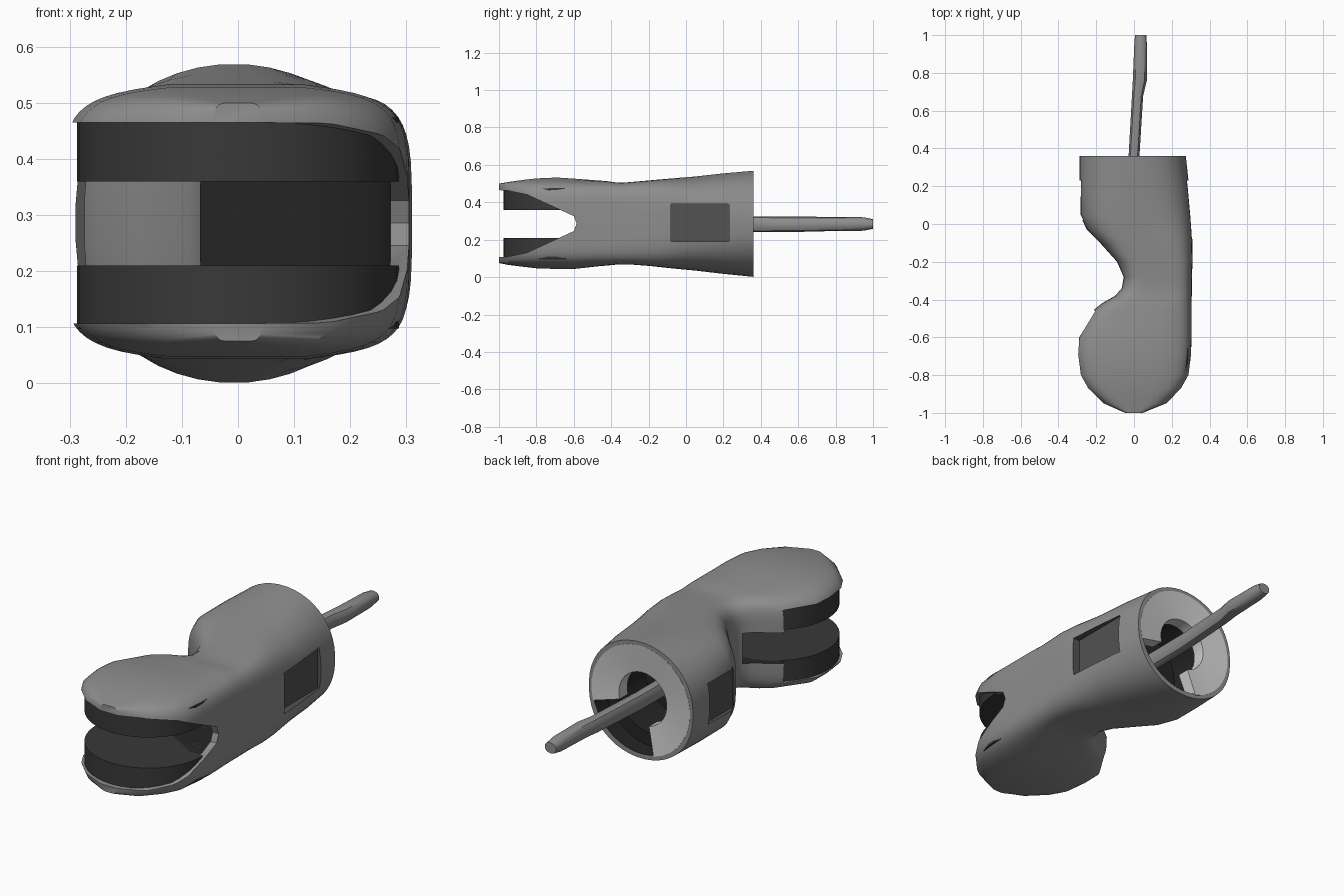
import bpy, bmesh, math

if "Cube" in bpy.data.objects:
    bpy.data.objects.remove(bpy.data.objects["Cube"])


def material(name, v):
    m = bpy.data.materials.new(name)
    m.diffuse_color = (v, v, v, 1)
    m.use_nodes = True
    m.node_tree.nodes["Principled BSDF"].inputs["Base Color"].default_value = m.diffuse_color
    return m


GREY = material("body grey", 0.27)
WINDOW = material("window dark grey", 0.085)
DARK = material("cheek dark grey", 0.04)
BLACK = material("cavity near black", 0.018)
LIGHT = material("ring light grey", 0.62)


def loft(name, rings, mat):
    """Closed skin through equal-length rings of points, capped at both ends."""
    bm = bmesh.new()
    rows = [[bm.verts.new(p) for p in r] for r in rings]
    n = len(rows[0])
    for a, b in zip(rows, rows[1:]):
        for i in range(n):
            j = (i + 1) % n
            bm.faces.new((a[i], a[j], b[j], b[i]))
    bm.faces.new(rows[0])
    bm.faces.new(rows[-1])
    bmesh.ops.recalc_face_normals(bm, faces=bm.faces[:])
    me = bpy.data.meshes.new(name)
    bm.to_mesh(me)
    bm.free()
    me.materials.append(mat)
    ob = bpy.data.objects.new(name, me)
    bpy.context.collection.objects.link(ob)
    return ob


def section(y, xl, xr, zb, zt, e, dome=0.0, n=48):
    """Superellipse cross-section at depth y, with a shallow ridge of height dome."""
    zb, zt = zb + dome, zt - dome
    pts = []
    for i in range(n):
        t = math.tau * (i + 0.5) / n
        c, s = math.cos(t), math.sin(t)
        u = math.copysign(abs(c) ** (2 / e), c)
        v = math.copysign(abs(s) ** (2 / e), s)
        z = (zb + zt) / 2 + (zt - zb) / 2 * v + dome * (1 - abs(u)) * v
        pts.append(((xl + xr) / 2 + (xr - xl) / 2 * u, y, z))
    return pts


def plan_prism(name, pts, z0, z1, mat):
    return loft(name, [[(x, y, z) for x, y in pts] for z in (z0, z1)], mat)


def circle(cx, cy, r, n=40):
    return [(cx + r * math.cos(math.tau * i / n), cy + r * math.sin(math.tau * i / n))
            for i in range(n)]


def cut(target, cutter):
    mod = target.modifiers.new("cut", 'BOOLEAN')
    mod.operation = 'DIFFERENCE'
    mod.solver = 'EXACT'
    mod.material_mode = 'TRANSFER'
    mod.object = cutter
    cutter.hide_render = True
    bpy.context.view_layer.objects.active = target
    bpy.ops.object.modifier_apply(modifier=mod.name)
    bpy.data.objects.remove(cutter)


def smooth(ob, angle=35):
    bpy.ops.object.select_all(action='DESELECT')
    ob.select_set(True)
    bpy.context.view_layer.objects.active = ob
    bpy.ops.object.shade_smooth_by_angle(angle=math.radians(angle))


# outer shell: y, left x, right x, bottom z, top z, squareness, ridge
shape = [
    (-1.00, -0.05, 0.05, 0.075, 0.500, 6, 0.0),
    (-0.95, -0.17, 0.18, 0.062, 0.512, 6, 0.008),
    (-0.87, -0.255, 0.255, 0.047, 0.528, 6, 0.020),
    (-0.80, -0.295, 0.290, 0.035, 0.540, 6, 0.030),
    (-0.69, -0.31, 0.302, 0.028, 0.548, 6, 0.038),
    (-0.60, -0.305, 0.305, 0.030, 0.540, 6, 0.033),
    (-0.46, -0.22, 0.305, 0.055, 0.520, 5.5, 0.01),
    (-0.42, -0.17, 0.305, 0.062, 0.513, 5, 0.0),
    (-0.38, -0.10, 0.306, 0.066, 0.507, 4.8, 0.0),
    (-0.34, -0.065, 0.306, 0.067, 0.505, 4.6, 0.0),
    (-0.28, -0.055, 0.307, 0.066, 0.510, 4.4, 0.0),
    (-0.20, -0.09, 0.310, 0.060, 0.517, 4.2, 0.0),
    (-0.10, -0.18, 0.310, 0.048, 0.527, 3.8, 0.005),
    (-0.03, -0.25, 0.307, 0.040, 0.534, 3.5, 0.01),
    (0.05, -0.288, 0.303, 0.032, 0.541, 3.2, 0.015),
    (0.20, -0.290, 0.292, 0.015, 0.557, 2.7, 0.015),
    (0.36, -0.290, 0.275, 0.000, 0.570, 2.2, 0.01),
]
shell = loft("forearm_shell", [section(*s) for s in shape], GREY)

# front mouth: wide at the front and left, closing to a V on the right
mouth = [(-0.5, -1.1), (0.05, -1.1), (0.05, -0.57), (-0.25, -0.44), (-0.5, -0.44)]
cut(shell, plan_prism("mouth_cutter", mouth, 0.107, 0.465, GREY))
upper = [(-1.1, 0.18), (-0.96, 0.178), (-0.85, 0.155), (-0.73, 0.10), (-0.6, 0.04)]
wedge = [(y, 0.286 + h) for y, h in upper] + [(-0.585, 0.286)] + [(y, 0.286 - h) for y, h in upper[::-1]]
cut(shell, loft("wedge_cutter", [[(x, y, z) for y, z in wedge] for x in (0.03, 0.5)], GREY))
slot = [(min(x, 0.272 + 0.001 * y), y) for x, y in circle(-0.03, -0.69, 0.35)]
cut(shell, plan_prism("slot_cutter", slot, 0.21, 0.36, BLACK))

# shallow side windows
for x, y0, y1, depth in ((0.36, -0.08, 0.23, 0.09), (-0.36, 0.02, 0.23, 0.095)):
    xi = x - math.copysign(depth, x)
    cut(shell, plan_prism("window_cutter", [(x, y0), (x, y1), (xi, y1), (xi, y0)], 0.19, 0.39, WINDOW))

# hollow back end, stepped
for r, y0 in ((0.262, 0.27), (0.20, 0.05)):
    bore = [[(x - 0.007, y, z) for x, z in circle(0, 0.285, r)] for y in (y0, 0.5)]
    cut(shell, loft("bore_cutter", bore, BLACK))
smooth(shell)

# hinge cheeks inside the mouth
for name, z0, z1 in (("lower_cheek", 0.098, 0.21), ("upper_cheek", 0.36, 0.474)):
    smooth(plan_prism(name, circle(0, -0.69, 0.287), z0, z1, DARK))

# open C-shaped ring closing the back
rings = []
for i in range(25):
    t = math.radians(-15 + 270 * i / 24)
    c, s = math.cos(t), math.sin(t)
    rings.append([(-0.007 + r * c, y, 0.285 + r * s)
                  for r, y in ((0.268, 0.361), (0.13, 0.345), (0.13, 0.28), (0.268, 0.30))])
smooth(loft("back_ring", rings, LIGHT))

# connecting rod
rod = [(0.06, -0.032, 0.028, 0.24, 0.325), (0.36, -0.030, 0.030, 0.24, 0.325),
       (0.68, -0.012, 0.050, 0.243, 0.323), (0.76, -0.008, 0.070, 0.246, 0.322),
       (0.95, 0.000, 0.070, 0.248, 0.320), (1.00, 0.004, 0.066, 0.258, 0.310)]
smooth(loft("connecting_rod", [section(*r, 2.3, 0.0, 10) for r in rod], GREY), 40)
